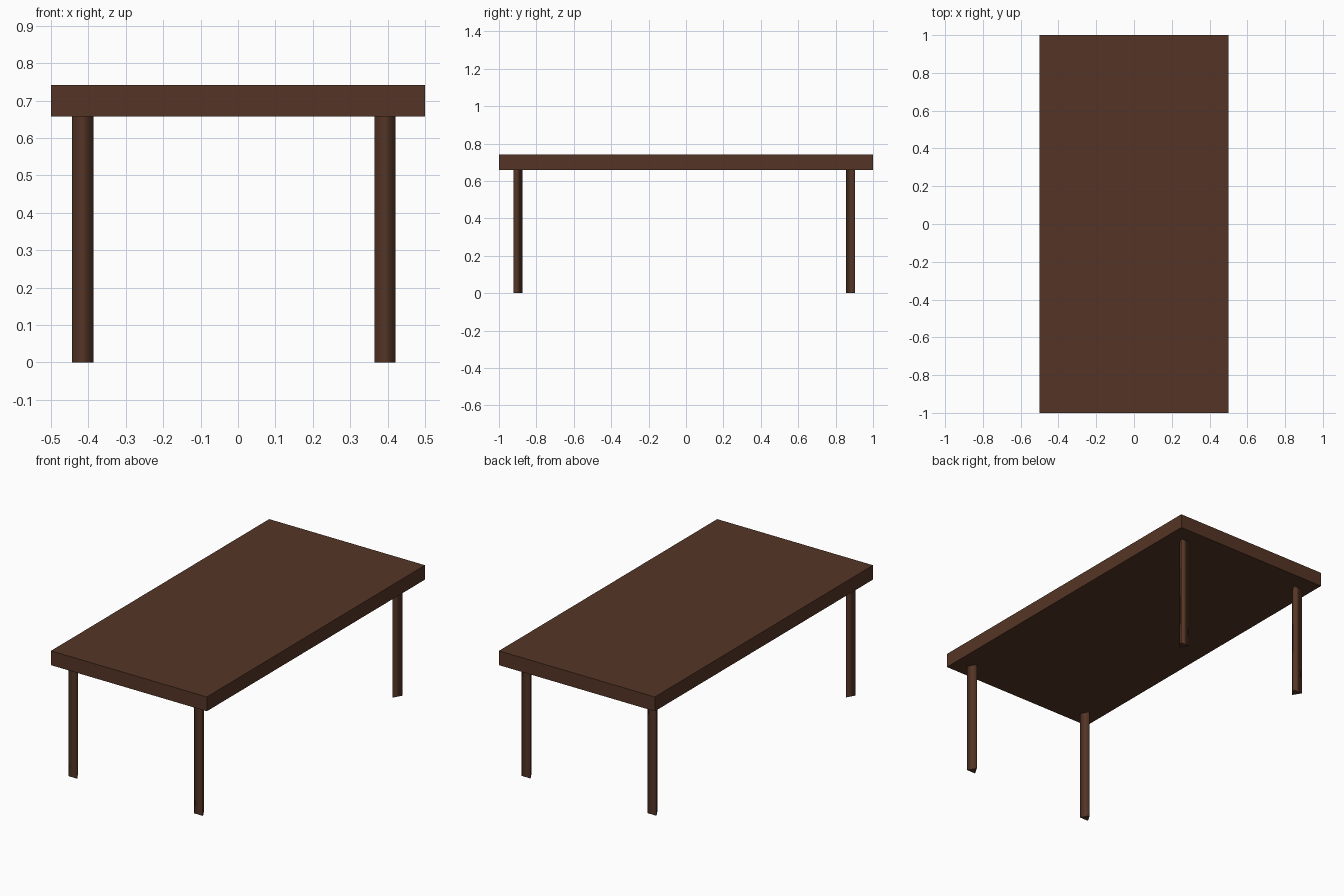
import bpy, bmesh, math

if "Cube" in bpy.data.objects:
    bpy.data.objects.remove(bpy.data.objects["Cube"])

wood = bpy.data.materials.new("dark_brown_wood")
wood.diffuse_color = (0.09, 0.036, 0.019, 1)
wood.use_nodes = True
wood.node_tree.nodes["Principled BSDF"].inputs["Base Color"].default_value = wood.diffuse_color


def add_object(name, bm):
    bmesh.ops.recalc_face_normals(bm, faces=bm.faces[:])
    mesh = bpy.data.meshes.new(name)
    bm.to_mesh(mesh)
    bm.free()
    mesh.materials.append(wood)
    obj = bpy.data.objects.new(name, mesh)
    bpy.context.collection.objects.link(obj)
    return obj


UNDERSIDE, TOP = 0.658, 0.741

# table top slab
bm = bmesh.new()
bmesh.ops.create_cube(bm, size=1)
bmesh.ops.scale(bm, vec=(1, 2, TOP - UNDERSIDE), verts=bm.verts)
bmesh.ops.translate(bm, vec=(0, 0, (TOP + UNDERSIDE) / 2), verts=bm.verts)
add_object("table_top", bm)


# three-sided, smooth-shaded leg with its flat side facing outward (-1 front, 1 back)
def add_leg(name, x, y_outer, side):
    width, depth = 0.057, 0.049
    bm = bmesh.new()
    outline = [(x - width / 2, y_outer), (x + width / 2, y_outer),
               (x, y_outer - side * depth)]
    base = bm.faces.new([bm.verts.new((px, py, 0)) for px, py in outline])
    ext = bmesh.ops.extrude_face_region(bm, geom=[base], use_keep_orig=True)
    verts = [g for g in ext["geom"] if isinstance(g, bmesh.types.BMVert)]
    bmesh.ops.translate(bm, vec=(0, 0, UNDERSIDE), verts=verts)
    bm.normal_update()
    for f in bm.faces:
        f.smooth = abs(f.normal.z) < 0.5
    add_object(name, bm)


# four legs
for end, y_outer, side in (("front", -0.922, -1), ("back", 0.904, 1)):
    for hand, x in (("left", -0.415), ("right", 0.393)):
        add_leg(f"{end}_{hand}_leg", x, y_outer, side)
